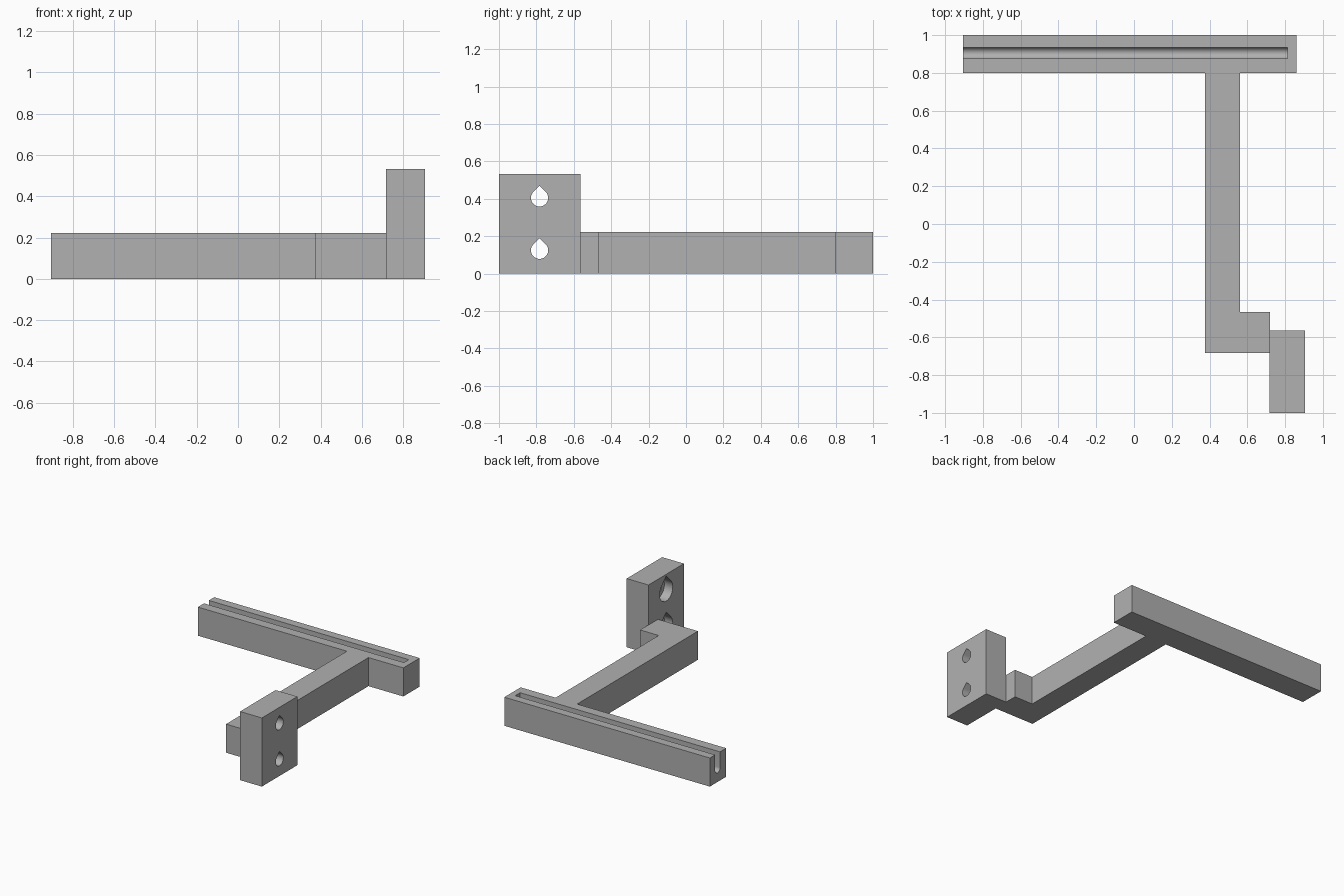
import bpy, bmesh, math
from mathutils import Matrix, Vector

cube = bpy.data.objects.get("Cube")
if cube:
    bpy.data.objects.remove(cube, do_unlink=True)

COLOUR = (0.44, 0.44, 0.44, 1)
grey = bpy.data.materials.new("plain_grey")
grey.use_nodes = True
grey.diffuse_color = COLOUR
bsdf = next(n for n in grey.node_tree.nodes if n.type == 'BSDF_PRINCIPLED')
bsdf.inputs["Base Color"].default_value = COLOUR


def prism(name, outline, start, end, along_x=False):
    """Extrude an outline: (x, y) along z, or (y, z) along x."""
    bm = bmesh.new()
    def place(a, b):
        return (start, a, b) if along_x else (a, b, start)
    face = bm.faces.new([bm.verts.new(place(*p)) for p in outline])
    new = bmesh.ops.extrude_face_region(bm, geom=[face])["geom"]
    step = Vector((end - start, 0, 0) if along_x else (0, 0, end - start))
    bmesh.ops.translate(bm, vec=step, verts=[v for v in new if isinstance(v, bmesh.types.BMVert)])
    bmesh.ops.recalc_face_normals(bm, faces=bm.faces)
    mesh = bpy.data.meshes.new(name)
    bm.to_mesh(mesh)
    bm.free()
    mesh.materials.append(grey)
    obj = bpy.data.objects.new(name, mesh)
    bpy.context.collection.objects.link(obj)
    return obj


def cut(target, cutter):
    """Subtract the cutter, keep the result and discard the cutter."""
    cutter.hide_render = True
    mod = target.modifiers.new("cut", 'BOOLEAN')
    mod.operation, mod.solver, mod.object = 'DIFFERENCE', 'EXACT', cutter
    bpy.context.view_layer.update()
    graph = bpy.context.evaluated_depsgraph_get()
    mesh = bpy.data.meshes.new_from_object(target.evaluated_get(graph))
    target.modifiers.clear()
    target.data = mesh
    bpy.data.objects.remove(cutter, do_unlink=True)


def arc(cy, cz, r, a0, a1, n):
    angles = [math.radians(a0 + (a1 - a0) * i / n) for i in range(n + 1)]
    return [(cy + r * math.cos(a), cz + r * math.sin(a)) for a in angles]


def teardrop(cy, cz, r):
    return arc(cy, cz, r, 135, 405, 30) + [(cy, cz + r * math.sqrt(2))]


# Crossbar, long arm and short foot in one piece
frame = prism("rail_and_arm", [
    (-0.905, 0.8), (0.375, 0.8), (0.375, -0.682), (0.72, -0.682), (0.72, -0.465),
    (0.56, -0.465), (0.56, 0.8), (0.86, 0.8), (0.86, 1), (-0.905, 1)], 0, 0.222)

# Round-bottomed groove, open at the right end of the crossbar
groove = arc(0.905, 0.1, 0.03, 180, 360, 12) + [(0.935, 0.3), (0.875, 0.3)]
cut(frame, prism("groove_cutter", groove, -1, 0.812, True))

# Upright mounting plate with two counterbored teardrop screw holes
plate = prism("mounting_plate", [
    (0.718, -1), (0.905, -1), (0.905, -0.565), (0.718, -0.565)], 0, 0.533)
for z in (0.125, 0.405):
    cut(plate, prism("screw_cutter", teardrop(-0.783, z, 0.046), 0.6, 1, True))
    cut(plate, prism("head_cutter", teardrop(-0.783, z, 0.08), 0.6, 0.79, True))

# Smooth the round cuts, keep every corner crisp
for obj in (frame, plate):
    bpy.ops.object.select_all(action='DESELECT')
    obj.select_set(True)
    bpy.context.view_layer.objects.active = obj
    bpy.ops.object.shade_smooth_by_angle(angle=math.radians(30))
